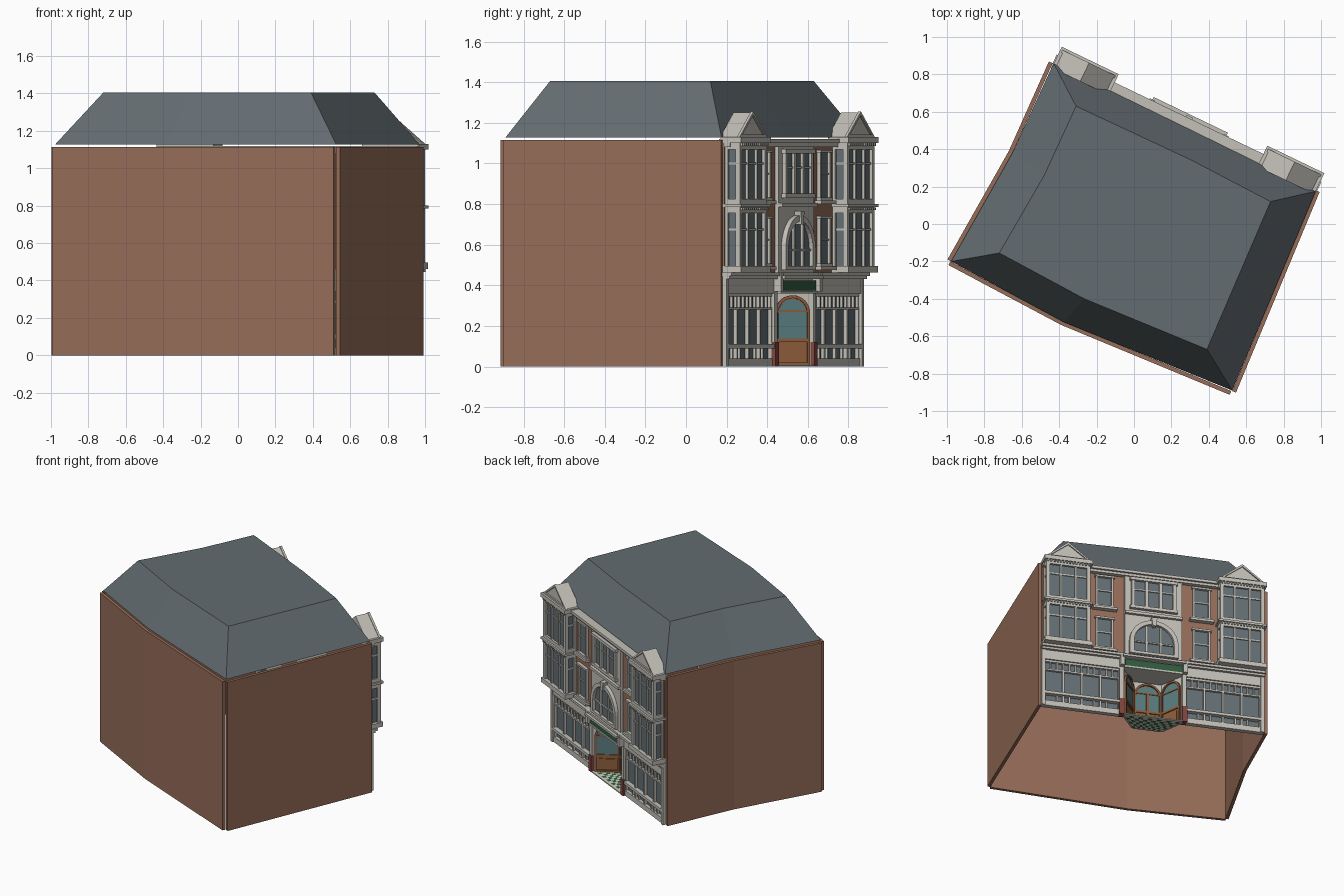
import bpy, bmesh, math
from mathutils import Matrix, Vector

if "Cube" in bpy.data.objects:
    bpy.data.objects.remove(bpy.data.objects["Cube"])

COL = {"brick": (.31, .155, .10), "slate": (.125, .15, .165), "stone": (.55, .53, .48),
       "glass": (.13, .16, .18), "wood": (.27, .11, .045), "green": (.03, .11, .05),
       "teal": (.10, .20, .21), "red": (.22, .06, .05), "white": (.62, .62, .52)}
mats = {}
for n, c in COL.items():
    mats[n] = bpy.data.materials.new(n)
    mats[n].diffuse_color = (*c, 1)

parts = {}
I = Matrix.Identity(4)
# shop front frame: local x along the facade, local y outwards
FRONT = Matrix.Translation((.275, .525, 0)) @ Matrix.Rotation(math.radians(-25.7), 4, 'Z')


def add(name, mat, verts, faces, m=I):
    bm = parts.setdefault((name, mat), bmesh.new())
    vs = [bm.verts.new(m @ Vector(v)) for v in verts]
    for f in faces:
        bm.faces.new([vs[i] for i in f])


def loft(name, mat, a, b, m=I, caps=True):
    """Join two equal closed loops, with end caps if wanted."""
    n = len(a)
    f = [(i, (i + 1) % n, n + (i + 1) % n, n + i) for i in range(n)]
    if caps:
        f += [tuple(range(n - 1, -1, -1)), tuple(range(n, 2 * n))]
    add(name, mat, list(a) + list(b), f, m)


def box(name, mat, x0, x1, y0, y1, z0, z1, m=FRONT):
    r = [(x0, y0), (x1, y0), (x1, y1), (x0, y1)]
    loft(name, mat, [(*p, z0) for p in r], [(*p, z1) for p in r], m)


def arch(w, z0, zs, n=12):
    """Outline of a round-headed opening of half width w."""
    return [(-w, z0), (w, z0)] + [(w * math.cos(math.pi * i / n), zs + w * math.sin(math.pi * i / n))
                                  for i in range(n + 1)]


def plate(name, mat, pts, y0, y1, m=FRONT):
    loft(name, mat, [(x, y0, z) for x, z in pts], [(x, y1, z) for x, z in pts], m)


def ring(name, mat, outer, inner, y0, y1, m=FRONT):
    loops = [[(x, y, z) for x, z in p] for p, y in ((outer, y0), (outer, y1), (inner, y1), (inner, y0))]
    n = len(outer)
    f = [(k * n + i, k * n + (i + 1) % n, (k + 1) % 4 * n + (i + 1) % n, (k + 1) % 4 * n + i)
         for k in range(4) for i in range(n)]
    add(name, mat, sum(loops, []), f, m)


def window(name, x0, x1, z0, z1, y, cols, bar, t=.014):
    """Glass with stone surround, mullions and one transom bar."""
    box(name + "_glass", "glass", x0, x1, y, y + .004, z0, z1)
    for i in range(cols + 1):
        x = x0 + (x1 - x0) * i / cols
        box(name + "_frame", "stone", x - t / 2, x + t / 2, y, y + .018, z0, z1)
    for z in (z0, z1):
        box(name + "_frame", "stone", x0 - t, x1 + t, y, y + .024, z - t / 2, z + t / 2)
    box(name + "_frame", "stone", x0, x1, y, y + .012, bar - .004, bar + .004)


# brick outer walls, open below, as thick strips
def wall(name, pts, t=.022, h=1.115):
    p = [Vector(q) for q in pts]
    out = []
    for i in range(len(p)):
        d = (p[min(i + 1, len(p) - 1)] - p[max(i - 1, 0)]).normalized()
        out.append(p[i] + Vector((d.y, -d.x)) * t)
    prof = p + out[::-1]
    loft(name, "brick", [(*q, 0) for q in prof], [(*q, h) for q in prof])


wall("left_wall", [(-.435, .86), (-.65, .38), (-.978, -.2)])
wall("front_wall", [(-.982, -.2), (-.38, -.52), (.52, -.893)])
wall("right_wall", [(.525, -.893), (.972, .18)])

# hipped flat-topped roof
eave = [(-.43, .86), (.33, .49), (.972, .175), (.525, -.89), (-.375, -.525), (-.978, -.2), (-.65, .38)]
deck = [(-.31, .63), (.30, .345), (.73, .12), (.39, -.67), (-.265, -.40), (-.72, -.155), (-.48, .26)]
loft("roof", "slate", [(*p, 1.127) for p in eave], [(*p, 1.405) for p in deck])

# centre bay: stone panel, triple window, arched window
box("centre_panel", "stone", -.2, .2, -.03, .02, .46, 1.1)
window("upper_centre_window", -.145, .145, .84, 1.06, .02, 3, .98, .022)
plate("arched_window_glass", "glass", arch(.145, .49, .575, 16), .02, .024)
ring("arched_window_surround", "stone", arch(.17, .475, .575, 16), arch(.14, .495, .575, 16), .02, .045)
for x in (-.05, .05):
    box("arched_window_mullion", "stone", x - .008, x + .008, .02, .036, .49, .70)
box("arched_window_mullion", "stone", -.14, .14, .02, .034, .57, .58)
plate("arched_window_keystone", "stone", [(-.012, .70), (.012, .70), (.02, .765), (-.02, .765)], .02, .055)
box("centre_sill", "stone", -.2, .2, .02, .04, .785, .805)

# cornices along the whole front
box("shop_cornice", "stone", -.785, .785, -.03, .045, .445, .462)
box("shop_cornice", "stone", -.78, .78, -.03, .03, .43, .445)
box("eaves_cornice", "stone", -.775, .775, -.03, .045, 1.1, 1.12)
box("eaves_cornice", "stone", -.775, .775, -.03, .03, 1.082, 1.1)
box("shop_fascia", "stone", -.78, .78, -.03, .01, .36, .43)

for s in (-1, 1):
    # brick strip and its two sash windows
    box("brick_front", "brick", s * .2, s * .775, -.03, 0, .46, 1.1)
    x0, x1 = sorted((s * .285, s * .395))
    for z in (.50, .825):
        window("sash_window", x0, x1, z, z + .235, 0, 1, z + .125)
        box("sash_sill", "stone", x0 - .03, x1 + .03, 0, .035, z - .025, z - .008)

    # box bay with two storeys of glazing
    b0, b1 = sorted((s * .455, s * .765))
    box("bay_glazing", "glass", b0 + .012, b1 - .012, -.02, .065, .47, 1.1)
    for z0, z1, e in ((.462, .495, .012), (.755, .785, 0), (.785, .80, .014),
                      (.80, .825, 0), (1.07, 1.1, 0), (1.1, 1.13, .014)):
        box("bay_bands", "stone", b0 - e, b1 + e, -.02, .08 + e, z0, z1)
    for x in (b0, b1 - .026):
        box("bay_posts", "stone", x, x + .026, .056, .08, .47, 1.1)
        box("bay_posts", "stone", x, x + .026, -.02, .014, .47, 1.1)
    for i in (1, 2):
        x = b0 + (b1 - b0) * i / 3
        box("bay_mullions", "stone", x - .007, x + .007, .06, .077, .47, 1.1)
    for z in (.675, 1.0):
        box("bay_transoms", "stone", b0 + .006, b1 - .006, 0, .072, z - .005, z + .005)
    for i in range(14):
        x = b0 + .012 + i * (b1 - b0 - .024) / 13
        for z in (.77, 1.086):
            box("bay_dentils", "stone", x - .005, x + .005, .08, .09, z, z + .014)
    # gable over the bay
    c = s * .61
    plate("bay_gable", "stone", [(c - .15, 1.13), (c + .15, 1.13), (c, 1.25)], -.03, .07)
    ring("gable_moulding", "stone", [(c - .16, 1.128), (c + .16, 1.128), (c, 1.256)],
         [(c - .125, 1.142), (c + .125, 1.142), (c, 1.238)], .065, .08)

    # shop window: riser, sill, panes and small top lights
    w0, w1 = sorted((s * .235, s * .755))
    box("shop_glass", "glass", w0, w1, -.025, -.018, .04, .36)
    box("shop_plinth", "stone", w0, w1, -.03, .005, 0, .04)
    box("shop_sill", "stone", w0, w1, -.03, .015, .09, .11)
    box("shop_transom", "stone", w0, w1, -.03, 0, .28, .292)
    box("shop_transom", "stone", w0, w1, -.03, 0, .345, .36)
    for i in range(13):
        x = w0 + (w1 - w0) * i / 12
        box("shop_top_bars", "stone", x - .005, x + .005, -.03, -.004, .29, .35)
        if i % 3 == 0:
            box("shop_mullions", "stone", x - .007, x + .007, -.03, 0, .04, .29)
        if i % 2 == 0:
            box("riser_bars", "stone", x - .006, x + .006, -.03, -.004, .04, .09)
    # pilasters and consoles
    box("end_pilaster", "stone", s * .755, s * .78, -.03, .015, 0, .43)
    box("door_pilaster", "stone", s * .205, s * .235, -.03, .015, .12, .37)
    box("pilaster_base", "red", s * .203, s * .238, -.03, .022, 0, .12)
    box("console", "stone", s * .205, s * .235, 0, .05, .37, .462)

# sign board over the entrance
box("sign_board", "green", -.2, .2, .01, .032, .375, .425)
box("sign_cornice", "stone", -.22, .22, 0, .065, .432, .448)
box("sign_cornice", "stone", -.205, .205, 0, .036, .36, .373)


# recessed entrance: three arched wooden panels on a splayed plan
def door_panel(p, q, leaves):
    p, q = Vector(p), Vector(q)
    d, mid = q - p, (p + q) / 2
    m = FRONT @ Matrix.Translation((mid.x, mid.y, 0)) @ Matrix.Rotation(math.atan2(d.y, d.x), 4, 'Z')
    w = d.length / 2
    box("entrance_lining", "stone", -w, w, -.012, 0, 0, .37, m)
    plate("door_wood", "wood", arch(w - .006, .005, .355 - w), 0, .006, m)
    ring("door_frame", "wood", arch(w - .004, .005, .355 - w), arch(w - .018, .02, .355 - w), .004, .016, m)
    plate("door_glass", "teal", arch(w - .02, .135, .352 - w), .006, .009, m)
    box("door_rail", "wood", -w + .015, w - .015, .004, .014, .12, .137, m)
    box("door_rail", "wood", -w + .015, w - .015, .004, .014, .268, .278, m)
    for i in range(leaves):
        x = -w + .03 + i * (2 * w - .06) / leaves
        box("door_panel", "wood", x + .006, x + (2 * w - .06) / leaves - .006, .004, .012, .035, .105, m)
    if leaves == 2:
        box("door_stile", "wood", -.01, .01, .004, .014, .01, .27, m)


# each panel faces out of the recess
door_panel((-.1, -.15), (.1, -.15), 2)
door_panel((-.203, 0), (-.1, -.15), 1)
door_panel((.1, -.15), (.203, 0), 1)
plan = [(-.205, 0), (.205, 0), (.1, -.15), (-.1, -.15)]
loft("entrance_ceiling", "stone", [(*p, .362) for p in plan], [(*p, .372) for p in plan], FRONT)

# chequered entrance floor and step
rows, cols = 6, 12
for r in range(rows):
    for k in range(cols):
        q = []
        for i, j in ((k, r), (k + 1, r), (k + 1, r + 1), (k, r + 1)):
            t = j / rows
            q.append(((i / cols * 2 - 1) * (.2 - .1 * t), -.15 * t))
        loft("floor_tiles", "white" if (r + k) % 2 else "green",
             [(*p, 0) for p in q], [(*p, .008) for p in q], FRONT)
box("door_step", "white", -.203, .203, 0, .02, 0, .008)

# turn every collected part into an object
for (name, mat), bm in parts.items():
    bmesh.ops.recalc_face_normals(bm, faces=bm.faces)
    me = bpy.data.meshes.new(name)
    bm.to_mesh(me)
    bm.free()
    me.materials.append(mats[mat])
    bpy.context.collection.objects.link(bpy.data.objects.new(name, me))

for m in bpy.data.materials:
    if m.users and not m.is_grease_pencil:
        m.use_nodes = True
        m.node_tree.nodes["Principled BSDF"].inputs["Base Color"].default_value = m.diffuse_color
